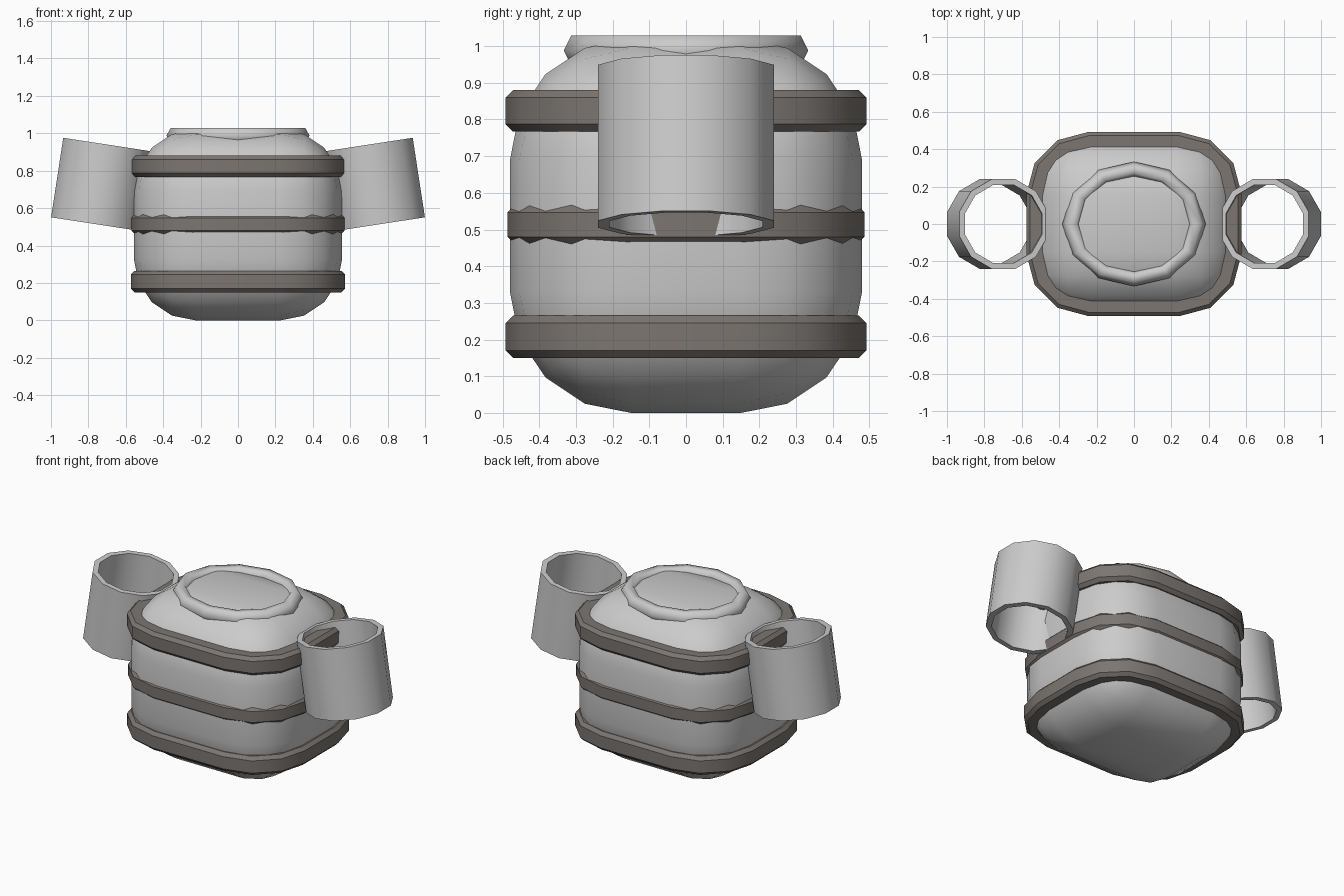
import bpy, bmesh
from math import pi, radians, cos, sin

if "Cube" in bpy.data.objects:
    bpy.data.objects.remove(bpy.data.objects["Cube"])

dark = bpy.data.materials.new("dark_strap")
dark.diffuse_color = (0.2, 0.18, 0.165, 1)
dark.use_nodes = True
dark.node_tree.nodes["Principled BSDF"].inputs["Base Color"].default_value = dark.diffuse_color


def finish(bm, name, mat=None, angle=35):
    bmesh.ops.recalc_face_normals(bm, faces=bm.faces)
    me = bpy.data.meshes.new(name)
    bm.to_mesh(me)
    bm.free()
    ob = bpy.data.objects.new(name, me)
    bpy.context.collection.objects.link(ob)
    if mat:
        me.materials.append(mat)
    bpy.ops.object.select_all(action='DESELECT')
    ob.select_set(True)
    bpy.context.view_layer.objects.active = ob
    bpy.ops.object.shade_smooth_by_angle(angle=radians(angle))
    return ob


def box(hx, hy, z0, z1):
    bm = bmesh.new()
    bmesh.ops.create_cube(bm, size=2)
    for v in bm.verts:
        v.co = (v.co.x * hx, v.co.y * hy, z0 if v.co.z < 0 else z1)
    return bm


def bevel(bm, edges, offset, segments):
    bmesh.ops.bevel(bm, geom=edges, offset=offset, offset_type='OFFSET',
                    segments=segments, profile=0.5, affect='EDGES')


# Pillow-shaped body
bm = box(0.557, 0.48, 0, 1.02)
bevel(bm, bm.edges[:], 0.33, 4)
finish(bm, "body")

# Three dark straps around the body
for name, z0, z1, hx, hy in (("lower_strap", 0.15, 0.265, 0.573, 0.492),
                             ("middle_strap", 0.46, 0.567, 0.57, 0.487),
                             ("upper_strap", 0.767, 0.88, 0.575, 0.492)):
    bm = box(hx, hy, z0, z1)
    bevel(bm, [e for e in bm.edges
               if abs(e.verts[0].co.z - e.verts[1].co.z) > 0.01], 0.33, 3)
    bevel(bm, [e for e in bm.edges
               if abs(e.verts[0].co.z - e.verts[1].co.z) < 0.01], 0.02, 1)
    finish(bm, name, dark)

# Oval collar on the top
bpy.ops.mesh.primitive_torus_add(major_segments=12, minor_segments=6,
                                 major_radius=0.335, minor_radius=0.048,
                                 location=(0, 0, 0.988))
collar = bpy.context.object
collar.name = "collar"
collar.scale = (1, 0.87, 1)
bpy.ops.object.shade_smooth_by_angle(angle=radians(65))

# Open twelve-sided tubes on both sides, leaning inward
for side, name in ((1, "right_tube"), (-1, "left_tube")):
    bm = bmesh.new()
    n, h = 12, 0.215
    profile = [(0.248, -h), (0.248, h), (0.216, h), (0.216, -h)]
    rings = []
    for i in range(n):
        a = (i + 0.5) * 2 * pi / n
        rings.append([bm.verts.new((r * cos(a), r * sin(a), z)) for r, z in profile])
    for i in range(n):
        a, b = rings[i], rings[(i + 1) % n]
        for j in range(4):
            k = (j + 1) % 4
            bm.faces.new((a[j], b[j], b[k], a[k]))
    tube = finish(bm, name)
    tube.location = (side * 0.73, 0, 0.727)
    tube.rotation_euler = (0, -side * radians(8.7), 0)
